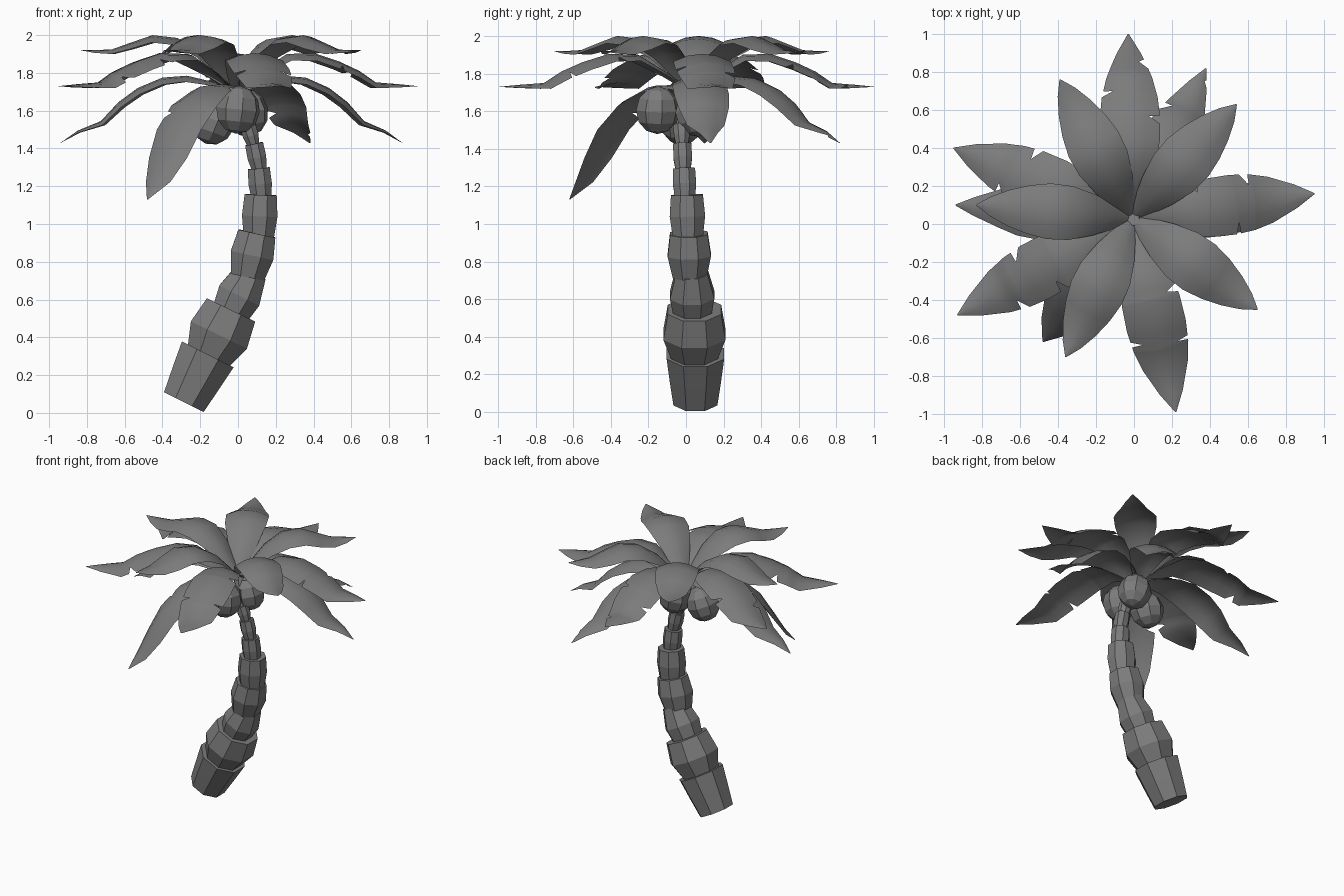
import bpy, math
from mathutils import Vector

if "Cube" in bpy.data.objects:
    bpy.data.objects.remove(bpy.data.objects["Cube"])

ROOT = Vector((-0.01, 0.03, 0))
GREY = bpy.data.materials.new("dark_grey")
GREY.diffuse_color = (0.2, 0.2, 0.2, 1)
GREY.use_nodes = True
GREY.node_tree.nodes["Principled BSDF"].inputs["Base Color"].default_value = GREY.diffuse_color


def make(name, verts, faces, smooth=False):
    me = bpy.data.meshes.new(name)
    me.from_pydata(verts, [], faces)
    me.update()
    me.materials.append(GREY)
    ob = bpy.data.objects.new(name, me)
    bpy.context.collection.objects.link(ob)
    for p in me.polygons:
        p.use_smooth = smooth
    return ob


# Trunk: stacked octagonal barrels, each (bottom centre, top centre, radii)
def trunk_segment(name, a, b, radii, sides=8):
    a, b = Vector(a), Vector(b)
    q = Vector((0, 0, 1)).rotation_difference(b - a)
    verts, faces = [], []
    n = len(radii)
    for i, r in enumerate(radii):
        c = a.lerp(b, i / (n - 1))
        for k in range(sides):
            t = math.tau * (k + 0.5) / sides
            rr = r / math.cos(math.pi / sides)
            verts.append(c + q @ Vector((rr * math.cos(t), rr * math.sin(t), 0)))
    for i in range(n - 1):
        for k in range(sides):
            j = (k + 1) % sides
            faces.append((i * sides + k, i * sides + j,
                          (i + 1) * sides + j, (i + 1) * sides + k))
    faces.append(tuple(reversed(range(sides))))
    faces.append(tuple(range((n - 1) * sides, n * sides)))
    make(name, verts, faces)


SEGMENTS = [
    ((-0.287, 0.05, 0.057), (-0.16, 0.05, 0.31), (0.117, 0.136, 0.153)),
    ((-0.165, 0.045, 0.28), (-0.037, 0.045, 0.545), (0.115, 0.165, 0.142)),
    ((-0.055, 0.035, 0.50), (0.07, 0.03, 0.745), (0.095, 0.118, 0.085)),
    ((0.05, 0.02, 0.72), (0.10, 0.015, 0.95), (0.09, 0.115, 0.10)),
    ((0.11, 0.01, 0.93), (0.12, 0.005, 1.155), (0.08, 0.094, 0.085)),
    ((0.125, -0.005, 1.13), (0.11, -0.01, 1.295), (0.052, 0.062, 0.058)),
    ((0.115, -0.015, 1.28), (0.085, -0.02, 1.425), (0.038, 0.05, 0.048)),
    ((0.085, -0.02, 1.41), (0.05, -0.025, 1.525), (0.03, 0.042, 0.042)),
    ((0.05, -0.025, 1.51), (-0.01, 0.03, 1.735), (0.03, 0.04, 0.038)),
]
for i, seg in enumerate(SEGMENTS):
    trunk_segment("trunk_segment_%d" % (i + 1), *seg)

# Coconuts hanging under the crown
for i, (loc, tilt) in enumerate([((0, -0.15, 1.605), 0.1),
                                 ((-0.13, -0.02, 1.545), 0.35),
                                 ((0.045, 0.06, 1.59), -0.2)]):
    bpy.ops.mesh.primitive_uv_sphere_add(segments=8, ring_count=6, radius=0.118,
                                         location=loc, rotation=(0, tilt, 0.2))
    nut = bpy.context.object
    nut.name = "coconut_%d" % (i + 1)
    nut.scale = (1, 1, 1.08)
    nut.data.materials.append(GREY)

# Frond profiles: (fraction of length, height, half width)
UPPER = [(0, 1.71, 0.02), (0.1, 1.80, 0.065), (0.22, 1.905, 0.108), (0.38, 1.985, 0.142),
         (0.54, 2.0, 0.147), (0.68, 1.96, 0.128), (0.8, 1.925, 0.095), (0.91, 1.92, 0.052),
         (1, 1.92, 0.003)]
MIDDLE = [(0, 1.70, 0.02), (0.12, 1.80, 0.08), (0.28, 1.90, 0.13), (0.43, 1.905, 0.155),
          (0.57, 1.86, 0.158), (0.68, 1.81, 0.147), (0.77, 1.75, 0.122), (0.9, 1.74, 0.062),
          (1, 1.73, 0.003)]
LOWER = [(0, 1.69, 0.02), (0.12, 1.75, 0.075), (0.28, 1.785, 0.12), (0.42, 1.775, 0.145),
         (0.56, 1.72, 0.147), (0.67, 1.645, 0.135), (0.77, 1.545, 0.10), (0.9, 1.495, 0.05),
         (1, 1.43, 0.003)]
DROOP = [(0, 1.70, 0.02), (0.12, 1.74, 0.08), (0.3, 1.735, 0.125), (0.5, 1.66, 0.15),
         (0.68, 1.525, 0.145), (0.8, 1.37, 0.125), (0.9, 1.235, 0.08), (1, 1.13, 0.003)]


def sample(profile, s):
    for (s0, z0, w0), (s1, z1, w1) in zip(profile, profile[1:]):
        if s <= s1 + 1e-6:
            f = (s - s0) / (s1 - s0)
            return z0 + f * (z1 - z0), w0 + f * (w1 - w0)


# Frond: arched sheet, notches = (fraction, side) with side +1 left, -1 right
def frond(name, tip, profile, notches=()):
    d = Vector((tip[0], tip[1], 0)) - ROOT
    length = d.length
    d.normalize()
    left = Vector((-d.y, d.x, 0))
    rows = {p[0]: None for p in profile}
    for s, side in notches:
        for e in (-0.035, 0.012):
            rows[s + e] = None
        rows[s] = side
    keys = sorted(rows)
    us = (-1, -0.5, 0, 0.5, 1)
    verts, faces = [], []
    for s in keys:
        z, w = sample(profile, s)
        za, zb = (sample(profile, min(1, max(0, s + e)))[0] for e in (-0.06, 0.06))
        slope = (d * 0.12 * length + Vector((0, 0, zb - za))).normalized()
        up = slope.cross(left)
        for u in us:
            v = u * (0.62 if rows[s] == (u > 0) - (u < 0) and abs(u) == 1 else 1)
            verts.append(ROOT + d * s * length + Vector((0, 0, z))
                         + left * v * w - up * 0.27 * w * v * v)
    m = len(us)
    for i in range(len(keys) - 1):
        for k in range(m - 1):
            a = i * m + k
            faces.append((a, a + m, a + m + 1, a + 1))
    make(name, verts, faces, True)


for i, tip in enumerate([(0.54, 0.63), (0.65, -0.45), (-0.36, -0.70),
                         (-0.83, 0.10), (-0.39, 0.76)]):
    frond("upper_frond_%d" % (i + 1), tip, UPPER)

MID_FRONDS = [
    ((-0.03, 1.0), ((0.56, -1), (0.85, -1), (0.70, 1))),
    ((0.95, 0.16), ((0.37, 1), (0.66, 1), (0.58, -1))),
    ((0.22, -0.99), ((0.40, 1), (0.66, 1), (0.64, -1))),
    ((-0.93, -0.48), ((0.62, -1), (0.71, 1), (0.49, 1))),
    ((-0.95, 0.40), ((0.61, -1), (0.72, 1))),
]
for i, (tip, cuts) in enumerate(MID_FRONDS):
    frond("middle_frond_%d" % (i + 1), tip, MIDDLE, cuts)

for i, (tip, cuts) in enumerate([((0.38, 0.82), ((0.72, 1), (0.93, -1))),
                                 ((0.87, 0.13), ()), ((-0.94, 0.10), ())]):
    frond("lower_frond_%d" % (i + 1), tip, LOWER, cuts)
frond("drooping_frond", (-0.48, -0.62), DROOP, ((0.58, -1),))
